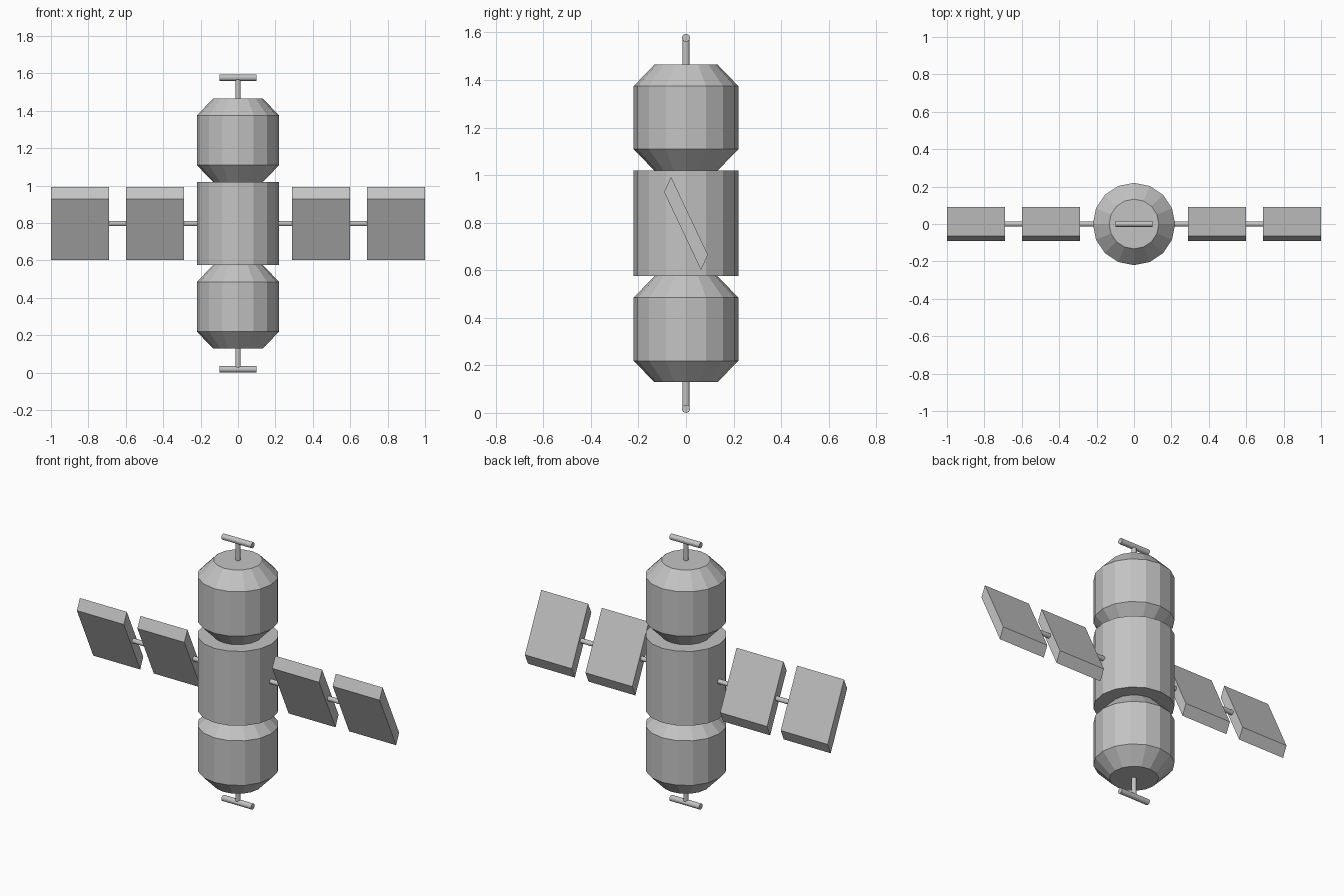
import bpy
import bmesh
import math
from mathutils import Matrix

if "Cube" in bpy.data.objects:
    bpy.data.objects.remove(bpy.data.objects["Cube"])

MID = 0.797      # height of the station's centre
SIDES = 16
grey = bpy.data.materials.new("hull grey")
grey.diffuse_color = (0.55, 0.55, 0.55, 1)
grey.use_nodes = True
grey.node_tree.nodes["Principled BSDF"].inputs["Base Color"].default_value = grey.diffuse_color


def finish(name, bm):
    bmesh.ops.recalc_face_normals(bm, faces=bm.faces)
    mesh = bpy.data.meshes.new(name)
    bm.to_mesh(mesh)
    bm.free()
    mesh.materials.append(grey)
    obj = bpy.data.objects.new(name, mesh)
    bpy.context.collection.objects.link(obj)
    return obj


def turned(name, profile, sides=SIDES, matrix=Matrix()):
    """Closed flat-faced solid from (radius, height) rings, capped at both ends."""
    bm = bmesh.new()
    rings = [[bm.verts.new(matrix @ Matrix.Rotation(math.tau * i / sides, 4, 'Z')
                           @ Matrix.Translation((r, 0, z)).to_translation())
              for i in range(sides)] for r, z in profile]
    for low, high in zip(rings, rings[1:]):
        for i in range(sides):
            j = (i + 1) % sides
            bm.faces.new((low[i], low[j], high[j], high[i]))
    bm.faces.new(rings[0])
    bm.faces.new(rings[-1])
    return finish(name, bm)


def panel(name, x0, x1):
    """Leaning slab: a skewed outline in y/z, extruded along x."""
    outline = [(-0.092, 0.132), (-0.063, 0.196), (0.092, -0.132), (0.063, -0.196)]
    bm = bmesh.new()
    a, b = [[bm.verts.new((x, y, MID + z)) for y, z in outline] for x in (x0, x1)]
    bm.faces.new(a)
    bm.faces.new(b)
    for i in range(4):
        j = (i + 1) % 4
        bm.faces.new((a[i], a[j], b[j], b[i]))
    return finish(name, bm)


along_x = Matrix.Rotation(math.pi / 2, 4, 'Y')

# Central hull drum
turned("central_hull", [(0.22, MID - 0.222), (0.22, MID + 0.222)])

for label, s in (("upper", 1), ("lower", -1)):
    # Chamfered module
    turned(label + "_module", [(r, MID + s * h) for r, h in
           ((0.133, 0.222), (0.22, 0.312), (0.22, 0.578), (0.133, 0.668))])
    # T-shaped antenna
    turned(label + "_antenna_stem", [(0.014, MID + s * 0.668), (0.014, MID + s * 0.78)])
    turned(label + "_antenna_bar", [(0.017, -0.098), (0.017, 0.098)],
           matrix=Matrix.Translation((0, 0, MID + s * 0.78)) @ along_x)

for label, s in (("right", 1), ("left", -1)):
    # Solar wing: rod and two panels
    turned(label + "_wing_rod", [(0.014, s * 0.2), (0.014, s * 0.7)],
           matrix=Matrix.Translation((0, 0, MID)) @ along_x)
    panel(label + "_inner_panel", s * 0.29, s * 0.60)
    panel(label + "_outer_panel", s * 0.69, s * 1.0)
